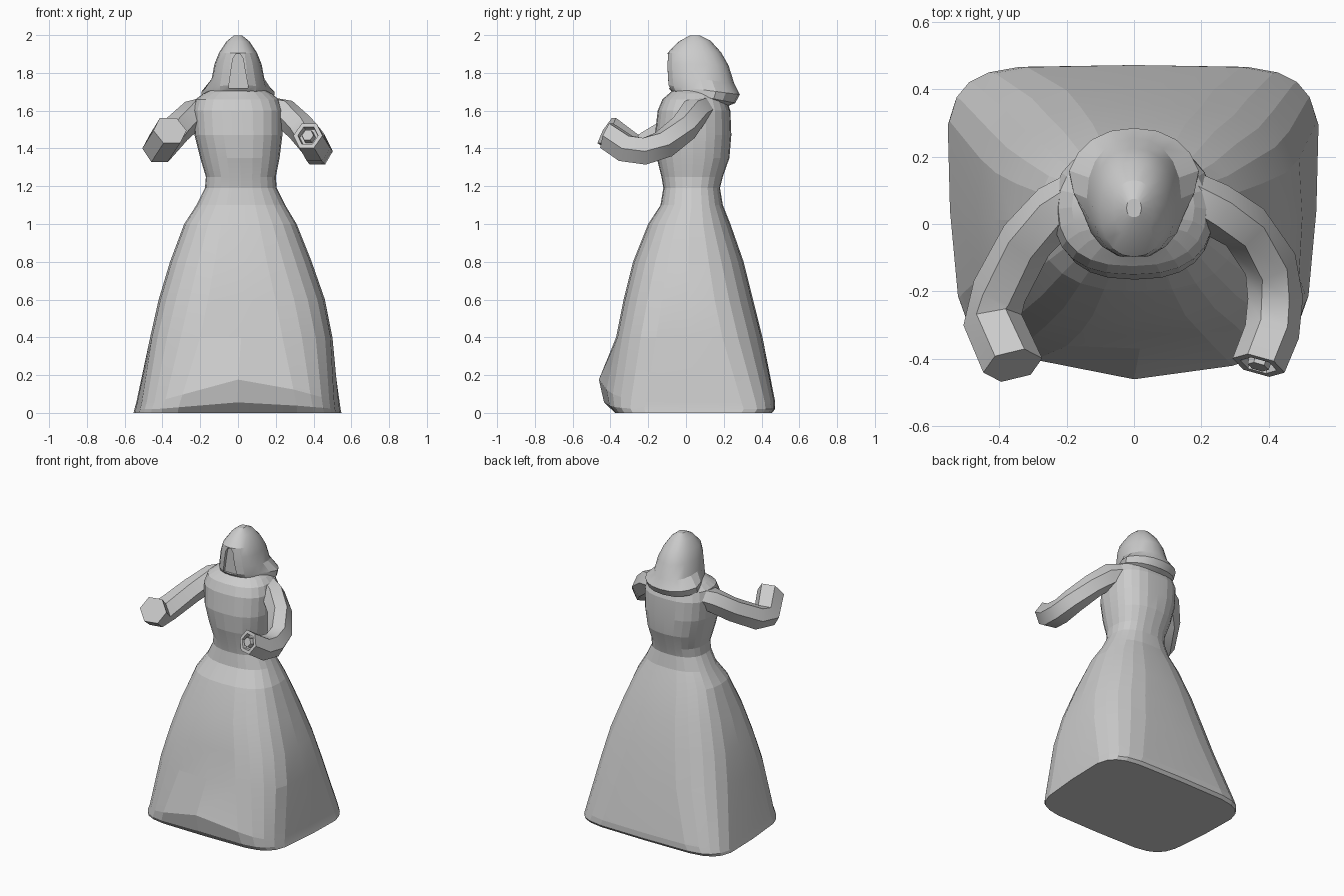
import bpy, bmesh
from math import sin, cos, pi, radians
from mathutils import Vector

if "Cube" in bpy.data.objects:
    bpy.data.objects.remove(bpy.data.objects["Cube"])


def finish(name, bm, angle):
    bmesh.ops.recalc_face_normals(bm, faces=bm.faces[:])
    me = bpy.data.meshes.new(name)
    bm.to_mesh(me)
    bm.free()
    ob = bpy.data.objects.new(name, me)
    bpy.context.collection.objects.link(ob)
    if angle:
        bpy.ops.object.select_all(action='DESELECT')
        ob.select_set(True)
        bpy.context.view_layer.objects.active = ob
        bpy.ops.object.shade_smooth_by_angle(angle=radians(angle))
    return ob


def loft(name, rings, angle=30):
    """Skin a list of closed rings and cap both ends."""
    bm = bmesh.new()
    loops = [[bm.verts.new(p) for p in r] for r in rings]
    n = len(loops[0])
    for a, b in zip(loops, loops[1:]):
        for i in range(n):
            j = (i + 1) % n
            bm.faces.new((a[i], a[j], b[j], b[i]))
    bm.faces.new(loops[0])
    bm.faces.new(loops[-1])
    return finish(name, bm, angle)


def ring(xl, xr, front, back, power, n):
    """Superellipse ring; front and back are (y, z), so it may tilt."""
    pts = []
    for i in range(n):
        a = 2 * pi * i / n
        c, s = cos(a), sin(a)
        u = abs(c) ** (2 / power) * (1 if c > 0 else -1)
        v = abs(s) ** (2 / power) * (1 if s > 0 else -1)
        t = (v + 1) / 2
        pts.append(Vector(((xl + xr) / 2 + u * (xr - xl) / 2,
                           front[0] + t * (back[0] - front[0]),
                           front[1] + t * (back[1] - front[1]))))
    return pts


# Gown: z, left, right, front, back, squareness
gown = [
    (0.00, -0.56, 0.555, -0.375, 0.455, 5.5),
    (0.02, -0.555, 0.55, -0.385, 0.472, 5.5),
    (0.06, -0.545, 0.545, -0.385, 0.472, 5),
    (0.40, -0.465, 0.50, -0.37, 0.405, 3.4),
    (0.60, -0.42, 0.46, -0.33, 0.355, 3.0),
    (0.80, -0.36, 0.39, -0.28, 0.305, 2.7),
    (1.00, -0.285, 0.31, -0.20, 0.235, 2.5),
    (1.10, -0.22, 0.25, -0.135, 0.195, 2.4),
    (1.19, -0.175, 0.205, -0.12, 0.18, 2.4),
    (1.25, -0.17, 0.20, -0.13, 0.195, 2.4),
    (1.35, -0.20, 0.22, -0.155, 0.23, 2.4),
    (1.47, -0.23, 0.235, -0.165, 0.24, 2.5),
    (1.60, -0.24, 0.235, -0.15, 0.235, 2.5),
    (1.66, -0.225, 0.215, -0.125, 0.215, 2.4),
    (1.69, -0.185, 0.18, -0.09, 0.19, 2.2),
    (1.72, -0.12, 0.12, -0.06, 0.15, 2),
]
rings = [ring(l, r, (f, z), (b, z), p, 24) for z, l, r, f, b, p in gown]
# hem narrows to the front, where it kicks up and outward
for r, out, lift in zip(rings, (0, 0.055, 0.085), (0, 0.04, 0.13)):
    for p in r:
        p.x *= 1 - 0.12 * max(0, 0.24 - p.y)
        if p.y < -0.2:
            k = max(0, 1 - abs(p.x - 0.05) / 0.48)
            p.y -= out * k
            p.z += lift * k
loft("gown", rings, 8)

# Hood: half width, front (y, z), back (y, z)
hood_rows = [
    (0.125, (-0.05, 1.68), (0.20, 1.615)),
    (0.155, (-0.085, 1.71), (0.26, 1.64)),
    (0.155, (-0.10, 1.735), (0.285, 1.685)),
    (0.14, (-0.103, 1.79), (0.255, 1.745)),
    (0.125, (-0.103, 1.85), (0.225, 1.84)),
    (0.10, (-0.098, 1.905), (0.185, 1.91)),
    (0.06, (-0.04, 1.965), (0.13, 1.97)),
    (0.022, (0.02, 1.998), (0.075, 1.998)),
]
hood_rings = [ring(-w, w, f, b, 2.2, 20) for w, f, b in hood_rows]
for r in hood_rings[:3]:  # hem flares over the shoulders at the back
    for p in r:
        p.x *= 1 + 0.3 * min(1, max(0, (p.y - 0.03) / 0.12))
hood = loft("hood", hood_rings, 20)

# Arched face opening cut into the hood
arch = [(-0.05, 1.72), (-0.036, 1.82), (-0.027, 1.875), (-0.012, 1.9),
        (0.012, 1.9), (0.027, 1.875), (0.036, 1.82), (0.055, 1.72)]
cutter = loft("face_cutter", [[Vector((x, y, z)) for x, z in arch]
                              for y in (-0.2, -0.075)], 0)
cutter.hide_render = True
cutter.hide_viewport = True
cut = hood.modifiers.new("face_opening", 'BOOLEAN')
cut.operation = 'DIFFERENCE'
cut.solver = 'EXACT'
cut.object = cutter


def sleeve(name, path, end_dir, socket=False):
    """Six-sided sleeve along a path of (x, y, z, radius)."""
    pts = [Vector(p[:3]) for p in path]
    out = []
    for i, p in enumerate(pts):
        if i == len(pts) - 1:
            t = Vector(end_dir).normalized()
        else:
            t = (pts[i + 1] - pts[max(i - 1, 0)]).normalized()
        side = t.cross(Vector((0, 0, 1))).normalized()
        up = side.cross(t)

        def hexagon(r, shift=0):
            return [p + t * shift + side * r * cos(k * pi / 3)
                    + up * r * sin(k * pi / 3) for k in range(6)]
        out.append(hexagon(path[i][3]))
    if socket:  # hollow cuff with a hand stub inside
        r = path[-1][3]
        out += [hexagon(r * 0.7), hexagon(r * 0.65, -0.03),
                hexagon(r * 0.45, -0.03), hexagon(r * 0.4, 0.005)]
    return loft(name, out, 35)


# Arms reaching forward; one ends flat, the other in a hollow cuff
sleeve("left_sleeve", [(-0.16, 0.09, 1.61, 0.07), (-0.23, 0.045, 1.585, 0.08),
                       (-0.32, -0.05, 1.505, 0.08), (-0.40, -0.20, 1.415, 0.082),
                       (-0.42, -0.285, 1.40, 0.088), (-0.36, -0.42, 1.495, 0.09)],
       (0.2, -0.83, 0.5))
sleeve("right_sleeve", [(0.16, 0.09, 1.61, 0.07), (0.24, 0.045, 1.59, 0.08),
                        (0.33, -0.01, 1.51, 0.078), (0.405, -0.12, 1.42, 0.08),
                        (0.42, -0.22, 1.385, 0.082), (0.41, -0.32, 1.40, 0.082),
                        (0.37, -0.42, 1.468, 0.08)],
       (-0.25, -0.9, 0.35), socket=True)
